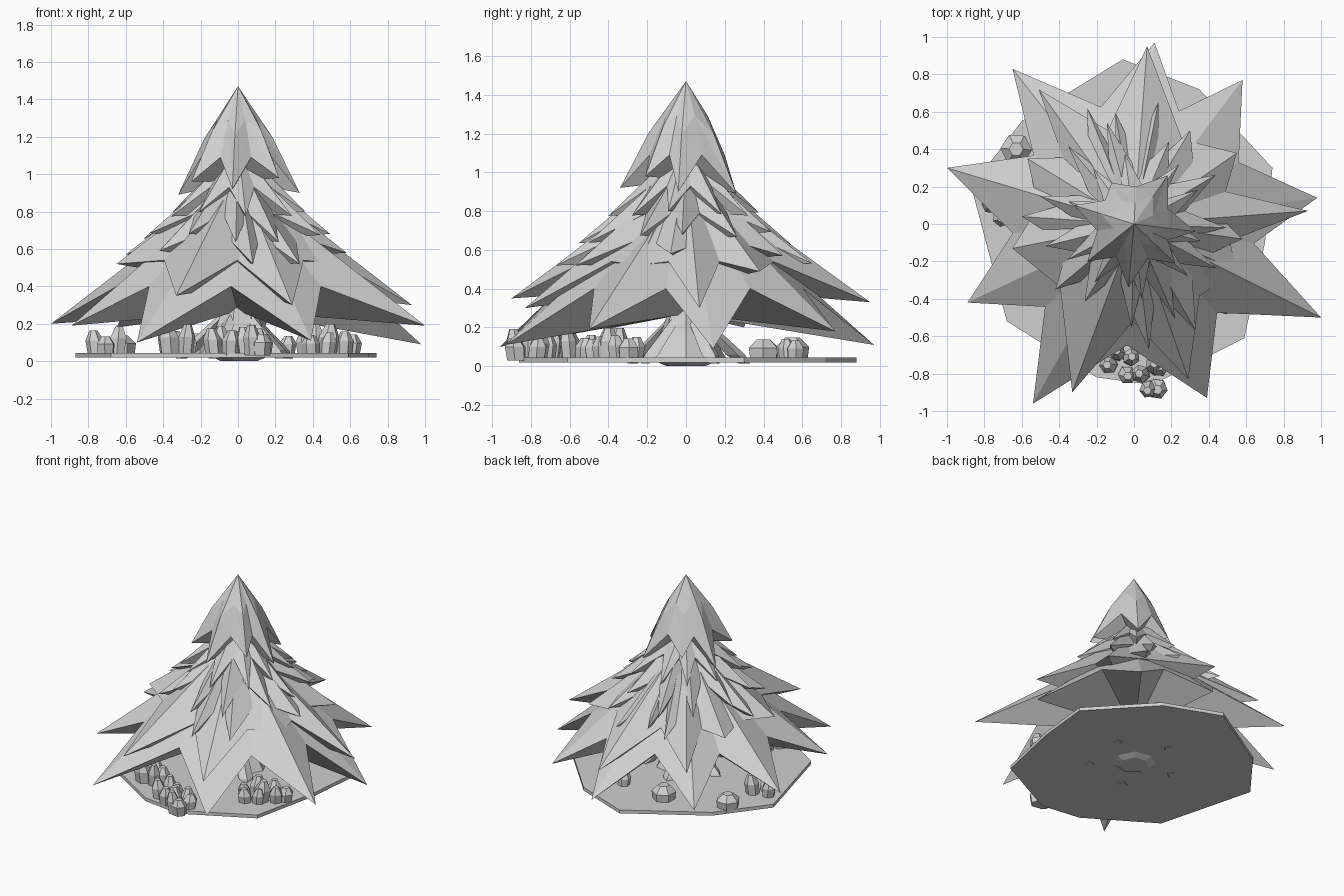
import bpy, bmesh, math, random
from mathutils import Vector

random.seed(4)
cube = bpy.data.objects.get("Cube")
if cube:
    bpy.data.objects.remove(cube)

grey = bpy.data.materials.new("light grey")
grey.use_nodes = True
grey.diffuse_color = (0.63, 0.63, 0.63, 1)
grey.node_tree.nodes["Principled BSDF"].inputs["Base Color"].default_value = (0.63, 0.63, 0.63, 1)


def finish(name, bm):
    bmesh.ops.recalc_face_normals(bm, faces=bm.faces[:])
    mesh = bpy.data.meshes.new(name)
    bm.to_mesh(mesh)
    bm.free()
    mesh.materials.append(grey)
    ob = bpy.data.objects.new(name, mesh)
    bpy.context.collection.objects.link(ob)
    return ob


def polar(a, r, z):
    return Vector((r * math.cos(a), r * math.sin(a), z))


def star_tier(name, tips, apex_z, notch_r, notch_z, bulge=0.0):
    """Pointed skirt: long ridges to the tips, short valleys, sagging underside."""
    bm = bmesh.new()
    tips = sorted((Vector(t) for t in tips), key=lambda t: math.atan2(t.y, t.x))
    angles = [math.atan2(t.y, t.x) for t in tips]
    rim = []
    for i, t in enumerate(tips):
        gap = (angles[(i + 1) % len(tips)] - angles[i]) % math.tau
        rim += [t, polar(angles[i] + gap / 2, notch_r, notch_z)]
    apex = Vector((0, 0, apex_z))
    top = bm.verts.new(apex)
    under = bm.verts.new((0, 0, notch_z - 0.13))
    outer = [bm.verts.new(p) for p in rim]
    mid = []
    for p in rim:
        m = apex.lerp(p, 0.5)
        mid.append(bm.verts.new((m.x * (1 + bulge), m.y * (1 + bulge), m.z + bulge * 0.1)))
    n = len(rim)
    for i in range(n):
        j = (i + 1) % n
        bm.faces.new((top, mid[i], mid[j]))
        bm.faces.new((mid[i], outer[i], outer[j]))
        bm.faces.new((mid[i], outer[j], mid[j]))
        bm.faces.new((under, outer[j], outer[i]))
    return finish(name, bm)


def ring_tips(count, r, z, start, jitter):
    tips = []
    for i in range(count):
        k = random.uniform(-jitter, jitter)
        a = start + math.tau * (i + random.uniform(-0.2, 0.2)) / count
        tips.append(polar(a, r + k, z - 0.75 * k))
    return tips


# Needle skirts, lowest to highest
star_tier("bottom_branches", [
    (-0.54, -0.96, 0.1), (0.39, -0.93, 0.11), (1, -0.5, 0.19), (0.98, 0.14, 0.09),
    (0.58, 0.77, 0.18), (0.11, 0.97, 0.11), (-0.65, 0.83, 0.18), (-1, 0.3, 0.2),
    (-0.89, -0.42, 0.19)], 0.97, 0.65, 0.4)
star_tier("lower_branches", [
    (-0.33, -0.9, 0.35), (0.29, -0.83, 0.3), (0.55, -0.25, 0.52), (0.93, 0.07, 0.3),
    (0.55, 0.38, 0.49), (0.07, 0.95, 0.33), (-0.51, 0.72, 0.38), (-0.57, 0.35, 0.52),
    (-0.65, -0.13, 0.52)], 1.02, 0.52, 0.54)
star_tier("middle_branches", [
    (-0.6, 0.04, 0.57), (-0.42, -0.35, 0.59), (-0.25, -0.5, 0.58), (0.08, -0.67, 0.52),
    (0.33, -0.57, 0.52), (0.58, -0.08, 0.58), (0.3, 0.5, 0.57), (0.13, 0.65, 0.53),
    (-0.1, 0.6, 0.56), (-0.25, 0.62, 0.52), (-0.45, 0.27, 0.6)], 1.04, 0.37, 0.67)
star_tier("upper_branches", ring_tips(11, 0.52, 0.66, 0.05, 0.05), 1.1, 0.28, 0.79)
star_tier("neck_branches", ring_tips(10, 0.37, 0.8, 0.4, 0.04), 1.16, 0.2, 0.93)
star_tier("tree_top", [
    (0.33, -0.04, 0.9), (0.18, 0.26, 0.89), (-0.12, 0.22, 0.95), (-0.32, 0.1, 0.89),
    (-0.25, -0.2, 0.96), (-0.03, -0.34, 0.92), (0.22, -0.21, 0.98)],
    1.47, 0.2, 1.09, 0.12)

# Flat ground slab with uneven corners
bm = bmesh.new()
corners = [(-0.06, 0.88), (0.35, 0.72), (0.74, 0.3), (0.7, -0.1), (0.59, -0.61), (0.1, -0.86),
           (-0.2, -0.82), (-0.68, -0.52), (-0.87, 0.2), (-0.6, 0.55)]
low, high = ([bm.verts.new((x, y, z)) for x, y in corners] for z in (0.02, 0.045))
bm.faces.new(low[::-1])
bm.faces.new(high)
for i in range(len(corners)):
    j = (i + 1) % len(corners)
    bm.faces.new((low[i], low[j], high[j], high[i]))
finish("ground_slab", bm)


def prism(name, rings, sides, centre=(0, 0), lean=(0, 0), turn=0.0):
    """Closed faceted column through (radius, height) rings."""
    bm = bmesh.new()
    loops = []
    for r, z in rings:
        loops.append([bm.verts.new(polar(turn + math.tau * i / sides, r, z)
                      + Vector((centre[0] + lean[0] * z, centre[1] + lean[1] * z, 0)))
                      for i in range(sides)])
    for a, b in zip(loops, loops[1:]):
        for i in range(sides):
            j = (i + 1) % sides
            bm.faces.new((a[i], a[j], b[j], b[i]))
    bm.faces.new(loops[0][::-1])
    bm.faces.new(loops[-1])
    return finish(name, bm)


# Trunk with flared foot and roots
prism("trunk", [(0.1, 0), (0.21, 0.045), (0.13, 0.18), (0.08, 0.32)], 7)
for i in range(5):
    a = 0.5 + math.tau * i / 5
    c, s = math.cos(a), math.sin(a)
    prism("root", [(0.03, 0.015), (0.05, 0.06), (0.03, 0.25)], 4,
          (0.32 * c, 0.32 * s), (-c, -s), a)

# Faceted stones on the slab: x, y, number of stones in the cluster
clusters = [(-0.07, -0.75, 4), (0.1, -0.82, 5), (-0.32, -0.56, 4), (0.42, -0.42, 5),
            (0.54, -0.3, 3), (0.2, 0.56, 2), (-0.2, 0.55, 1), (-0.63, 0.4, 1), (-0.7, 0.1, 3)]
for x, y, count in clusters:
    for i in range(count):
        a = math.tau * i / count + random.random()
        d = 0.055 if count > 1 else 0
        c, s = math.cos(a) * d, math.sin(a) * d
        h = random.uniform(0.1, 0.17)
        r = random.uniform(0.045, 0.06) if count > 1 else 0.085
        prism("stone", [(r * 0.9, 0.03), (r, 0.03 + h * 0.6), (r * 0.45, 0.03 + h)], 6,
              (x + c, y + s), (c * 2, s * 2), a)
